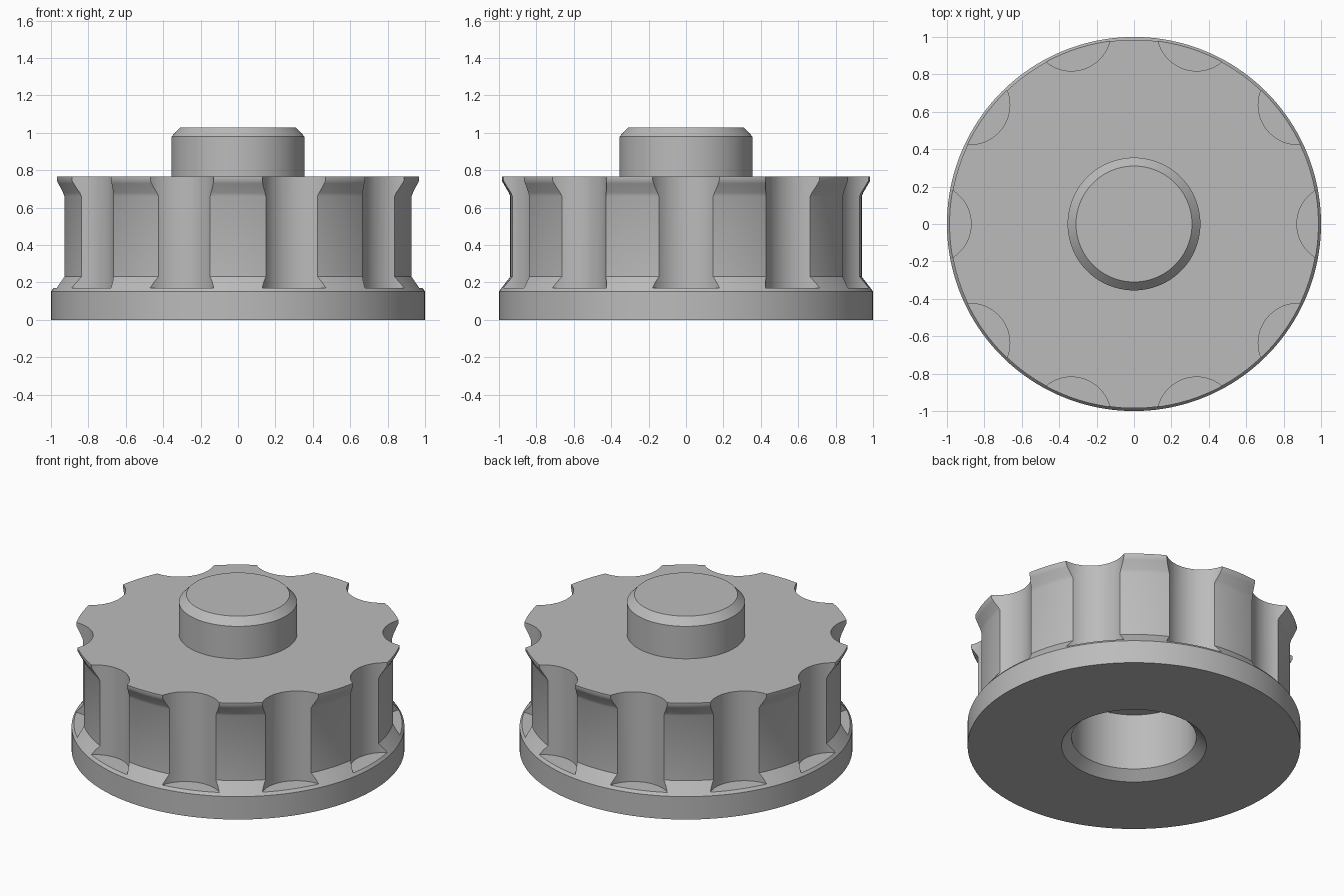
import bpy, bmesh, math

if "Cube" in bpy.data.objects:
    bpy.data.objects.remove(bpy.data.objects["Cube"])

SEG = 160

def lathe(name, profile):
    """Revolve an (r, z) profile around the z axis into a closed solid."""
    bm = bmesh.new()
    rings = []
    for r, z in profile:
        if r == 0:
            rings.append([bm.verts.new((0, 0, z))] * SEG)
        else:
            rings.append([bm.verts.new((r * math.cos(2 * math.pi * i / SEG),
                                        r * math.sin(2 * math.pi * i / SEG), z))
                          for i in range(SEG)])
    for a, b in zip(rings, rings[1:]):
        if a[0] is a[1]:
            bm.faces.new(b[::-1])
        elif b[0] is b[1]:
            bm.faces.new(a)
        else:
            for i in range(SEG):
                j = (i + 1) % SEG
                bm.faces.new((a[i], a[j], b[j], b[i]))
    bmesh.ops.recalc_face_normals(bm, faces=bm.faces)
    me = bpy.data.meshes.new(name)
    bm.to_mesh(me)
    bm.free()
    ob = bpy.data.objects.new(name, me)
    bpy.context.collection.objects.link(ob)
    return ob

grey = bpy.data.materials.new("mid grey")
grey.diffuse_color = (0.5, 0.5, 0.5, 1)
grey.use_nodes = True
grey.node_tree.nodes["Principled BSDF"].inputs["Base Color"].default_value = grey.diffuse_color

# knob body: blind socket, flange, waist, flared rim and chamfered peg
knob = lathe("fluted_knob", [
    (0, 0.43), (0.375, 0.43), (0.375, 0.056), (0.435, 0),
    (1.0, 0), (1.0, 0.152), (0.94, 0.23),
    (0.94, 0.66), (0.948, 0.68), (0.976, 0.728), (0.985, 0.745), (0.985, 0.765),
    (0.355, 0.765), (0.355, 0.98), (0.31, 1.027), (0, 1.027)])
knob.data.materials.append(grey)

# ten grip flutes, cut with upright cylinders
bm = bmesh.new()
for k in range(10):
    a = k * math.tau / 10
    ret = bmesh.ops.create_cone(bm, cap_ends=True, segments=64,
                                radius1=0.212, radius2=0.212, depth=0.8)
    bmesh.ops.translate(bm, verts=ret["verts"],
                        vec=(1.083 * math.cos(a), 1.083 * math.sin(a), 0.17 + 0.4))
me = bpy.data.meshes.new("flute_cutter")
bm.to_mesh(me)
bm.free()
me.materials.append(grey)
cutter = bpy.data.objects.new("flute_cutter", me)
bpy.context.collection.objects.link(cutter)
cutter.hide_render = True

bpy.context.view_layer.objects.active = knob
knob.select_set(True)
mod = knob.modifiers.new("flutes", 'BOOLEAN')
mod.operation = 'DIFFERENCE'
mod.solver = 'EXACT'
mod.object = cutter
bpy.ops.object.modifier_apply(modifier=mod.name)
bpy.data.objects.remove(cutter)
bpy.ops.object.shade_smooth_by_angle(angle=math.radians(32))
